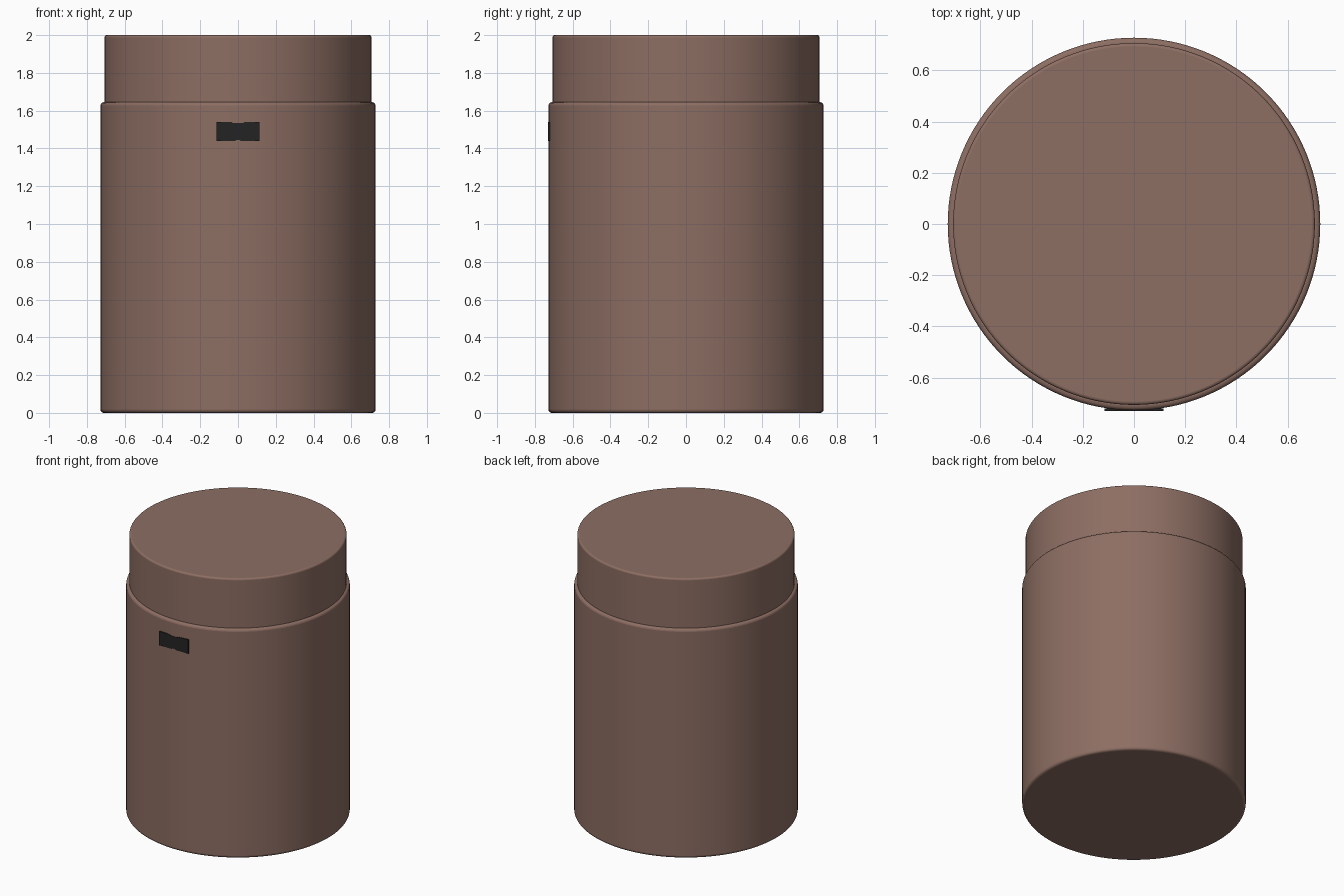
import bpy
import math

cube = bpy.data.objects.get("Cube")
if cube:
    bpy.data.objects.remove(cube, do_unlink=True)


def material(name, color):
    mat = bpy.data.materials.new(name)
    mat.use_nodes = True
    mat.diffuse_color = (*color, 1)
    mat.node_tree.nodes["Principled BSDF"].inputs["Base Color"].default_value = (*color, 1)
    return mat


brown = material("warm_brown", (0.266, 0.156, 0.125))
black = material("charcoal", (0.017, 0.017, 0.017))


def drum(name, radius, bottom, top, rounding):
    """Upright cylinder with softly rounded rims."""
    bpy.ops.mesh.primitive_cylinder_add(
        vertices=128, radius=radius, depth=top - bottom,
        location=(0, 0, (top + bottom) / 2))
    obj = bpy.context.object
    obj.name = name
    obj.data.materials.append(brown)
    bevel = obj.modifiers.new("rounded_rims", 'BEVEL')
    bevel.width = rounding
    bevel.segments = 4
    bevel.limit_method = 'ANGLE'
    bevel.angle_limit = math.radians(40)
    bpy.ops.object.shade_smooth_by_angle(angle=math.radians(40))
    return obj


# Canister body and the slightly narrower lid seated in it
drum("canister_body", 0.728, 0, 1.645, 0.018)
drum("canister_lid", 0.707, 1.60, 2.0, 0.012)

# Thin front label with a shallow notch in its top and bottom edges
half = [(-0.115, 1.44), (-0.015, 1.44), (-0.008, 1.446)]
lower = half + [(-x, z) for x, z in reversed(half)]
upper = [(0.115, 1.54), (0.035, 1.54), (0.025, 1.534),
         (-0.025, 1.534), (-0.035, 1.54), (-0.115, 1.54)]
outline = lower + upper
n = len(outline)
verts = [(x, y, z) for y in (-0.730, -0.721) for x, z in outline]
faces = [tuple(range(n)), tuple(reversed(range(n, 2 * n)))]
faces += [(i, i + n, (i + 1) % n + n, (i + 1) % n) for i in range(n)]
mesh = bpy.data.meshes.new("front_label")
mesh.from_pydata(verts, [], faces)
mesh.materials.append(black)
label = bpy.data.objects.new("front_label", mesh)
bpy.context.collection.objects.link(label)
